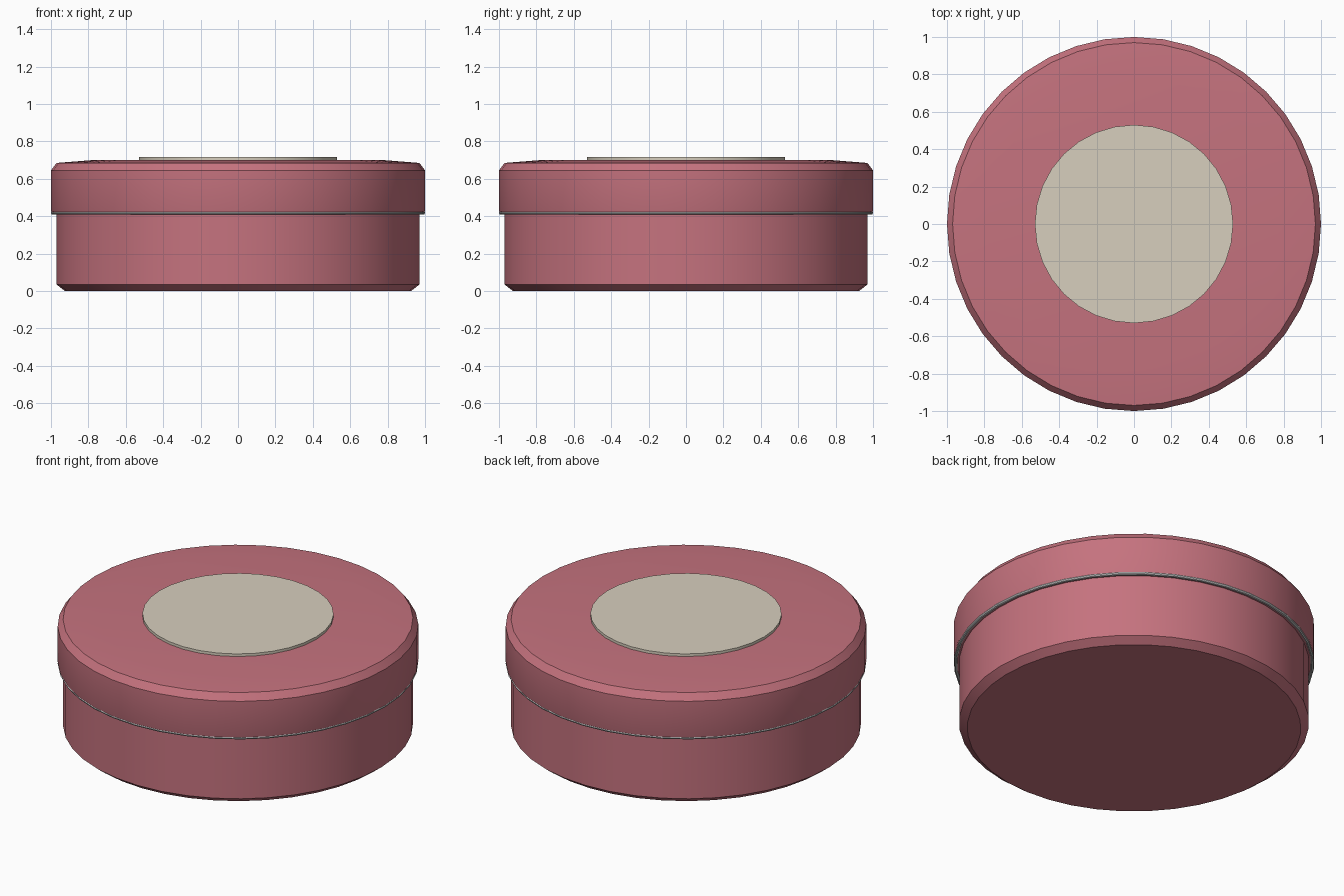
import bpy
import bmesh
import math

if "Cube" in bpy.data.objects:
    bpy.data.objects.remove(bpy.data.objects["Cube"])


def material(name, color):
    m = bpy.data.materials.new(name)
    m.diffuse_color = (*color, 1)
    m.use_nodes = True
    m.node_tree.nodes["Principled BSDF"].inputs["Base Color"].default_value = m.diffuse_color
    return m


pink = material("pink_enamel", (0.56, 0.17, 0.21))
cream = material("cream_label", (0.68, 0.62, 0.51))


def lathe(name, profile, sides, mat=None, closed=False):
    """Revolve (radius, z) points about z; open profiles get flat end caps."""
    bm = bmesh.new()
    rings = []
    for r, z in profile:
        rings.append([bm.verts.new((r * math.sin(2 * math.pi * i / sides),
                                    r * math.cos(2 * math.pi * i / sides), z))
                      for i in range(sides)])
    pairs = list(zip(rings, rings[1:]))
    if closed:
        pairs.append((rings[-1], rings[0]))
    else:
        bm.faces.new(rings[0])
        bm.faces.new(rings[-1])
    for a, b in pairs:
        for i in range(sides):
            j = (i + 1) % sides
            bm.faces.new((a[i], a[j], b[j], b[i]))
    bmesh.ops.recalc_face_normals(bm, faces=bm.faces)
    mesh = bpy.data.meshes.new(name)
    bm.to_mesh(mesh)
    bm.free()
    ob = bpy.data.objects.new(name, mesh)
    bpy.context.collection.objects.link(ob)
    if mat:
        mesh.materials.append(mat)
    bpy.ops.object.select_all(action='DESELECT')
    ob.select_set(True)
    bpy.context.view_layer.objects.active = ob
    bpy.ops.object.shade_smooth_by_angle(angle=math.radians(35))
    return ob


# Tin body with a chamfered foot
lathe("tin_body", [(0.925, 0), (0.97, 0.035), (0.97, 0.43)], 40, pink)

# Lid with bevelled shoulder and faintly domed top
lathe("tin_lid", [(0.995, 0.415), (1.0, 0.43), (1.0, 0.645), (0.97, 0.685),
                  (0.78, 0.7)], 40, pink)

# Metal bead where the lid meets the body
bead = [(0.99 + 0.01 * math.cos(k * math.pi / 4),
         0.418 + 0.01 * math.sin(k * math.pi / 4)) for k in range(8)]
lathe("rim_bead", bead, 40, closed=True)

# Round label disc on the lid
lathe("label_disc", [(0.53, 0.695), (0.53, 0.716)], 32, cream)
